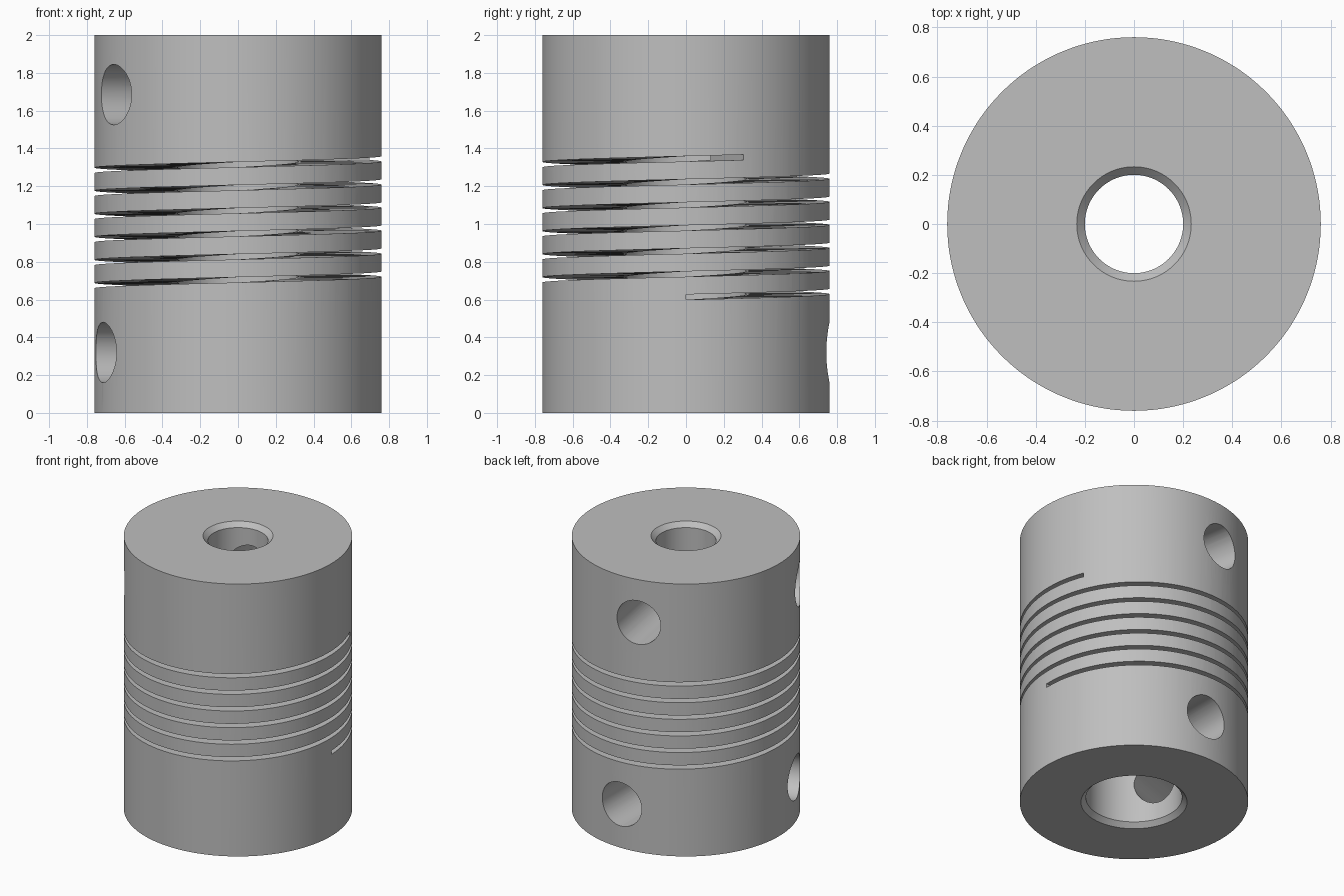
import bpy
import bmesh
import math
from mathutils import Matrix, Vector

cube = bpy.data.objects.get("Cube")
if cube:
    bpy.data.objects.remove(cube, do_unlink=True)

R = 0.76             # outer radius
BIG, SMALL = 0.32, 0.20   # lower and upper bore radii
STEP_Z = 1.42        # height where the bore narrows
CH = 0.033           # bore chamfer
SEGS = 144

# Aluminium finish
metal = bpy.data.materials.new("satin_grey_metal")
metal.use_nodes = True
grey = (0.52, 0.52, 0.52, 1.0)
metal.diffuse_color = grey
metal.node_tree.nodes["Principled BSDF"].inputs["Base Color"].default_value = grey


def make_object(name, bm):
    bmesh.ops.recalc_face_normals(bm, faces=bm.faces)
    mesh = bpy.data.meshes.new(name)
    bm.to_mesh(mesh)
    bm.free()
    mesh.materials.append(metal)
    obj = bpy.data.objects.new(name, mesh)
    bpy.context.collection.objects.link(obj)
    return obj


def bridge(bm, rings, closed):
    """Skin a list of equal closed sections."""
    n = len(rings[0])
    pairs = list(zip(rings, rings[1:]))
    if closed:
        pairs.append((rings[-1], rings[0]))
    for a, b in pairs:
        for i in range(n):
            j = (i + 1) % n
            bm.faces.new((a[i], a[j], b[j], b[i]))
    if not closed:
        bm.faces.new(rings[0])
        bm.faces.new(rings[-1])


def section(bm, profile, angle, lift=0.0):
    """Place an (r, z) profile in the radial plane at an angle."""
    c, s = math.cos(angle), math.sin(angle)
    return [bm.verts.new((r * c, r * s, z + lift)) for r, z in profile]


# Turned body with stepped, chamfered bore
profile = [(R, 0), (R, 2), (SMALL + CH, 2), (SMALL, 2 - CH), (SMALL, STEP_Z),
           (BIG, STEP_Z), (BIG, CH), (BIG + CH, 0)]
bm = bmesh.new()
bridge(bm, [section(bm, profile, 2 * math.pi * i / SEGS) for i in range(SEGS)], True)
body = make_object("coupling_body", bm)

# Helical slot cutter
PITCH, START_Z, SLOT = 0.122, 0.613, 0.028
END = 6 * 2 * math.pi + math.radians(23.7)
COUNT = 600
slot = [(0.27, -SLOT / 2), (0.85, -SLOT / 2), (0.85, SLOT / 2), (0.27, SLOT / 2)]
bm = bmesh.new()
rings = []
for i in range(COUNT + 1):
    a = END * i / COUNT
    rings.append(section(bm, slot, a, START_Z + PITCH * a / (2 * math.pi)))
bridge(bm, rings, False)
cutters = [make_object("helical_slot_cutter", bm)]

# Radial screw hole cutters, two per clamping end
for z, angles in ((0.32, (90, 200)), (1.685, (100, 210))):
    for deg in angles:
        direction = Vector((math.cos(math.radians(deg)), math.sin(math.radians(deg)), 0))
        turn = direction.to_track_quat('Z', 'Y').to_matrix().to_4x4()
        bm = bmesh.new()
        bmesh.ops.create_cone(
            bm, cap_ends=True, segments=48, radius1=0.16, radius2=0.16, depth=0.85,
            matrix=Matrix.Translation(direction * 0.505 + Vector((0, 0, z))) @ turn)
        cutters.append(make_object("screw_hole_cutter", bm))

# Cut the body and drop the cutters
bpy.ops.object.select_all(action='DESELECT')
bpy.context.view_layer.objects.active = body
body.select_set(True)
for cutter in cutters:
    cutter.hide_render = True
    mod = body.modifiers.new(cutter.name, 'BOOLEAN')
    mod.operation = 'DIFFERENCE'
    mod.solver = 'EXACT'
    mod.object = cutter
    bpy.ops.object.modifier_apply(modifier=mod.name)
    bpy.data.objects.remove(cutter, do_unlink=True)

bpy.ops.object.shade_smooth_by_angle(angle=math.radians(30))
